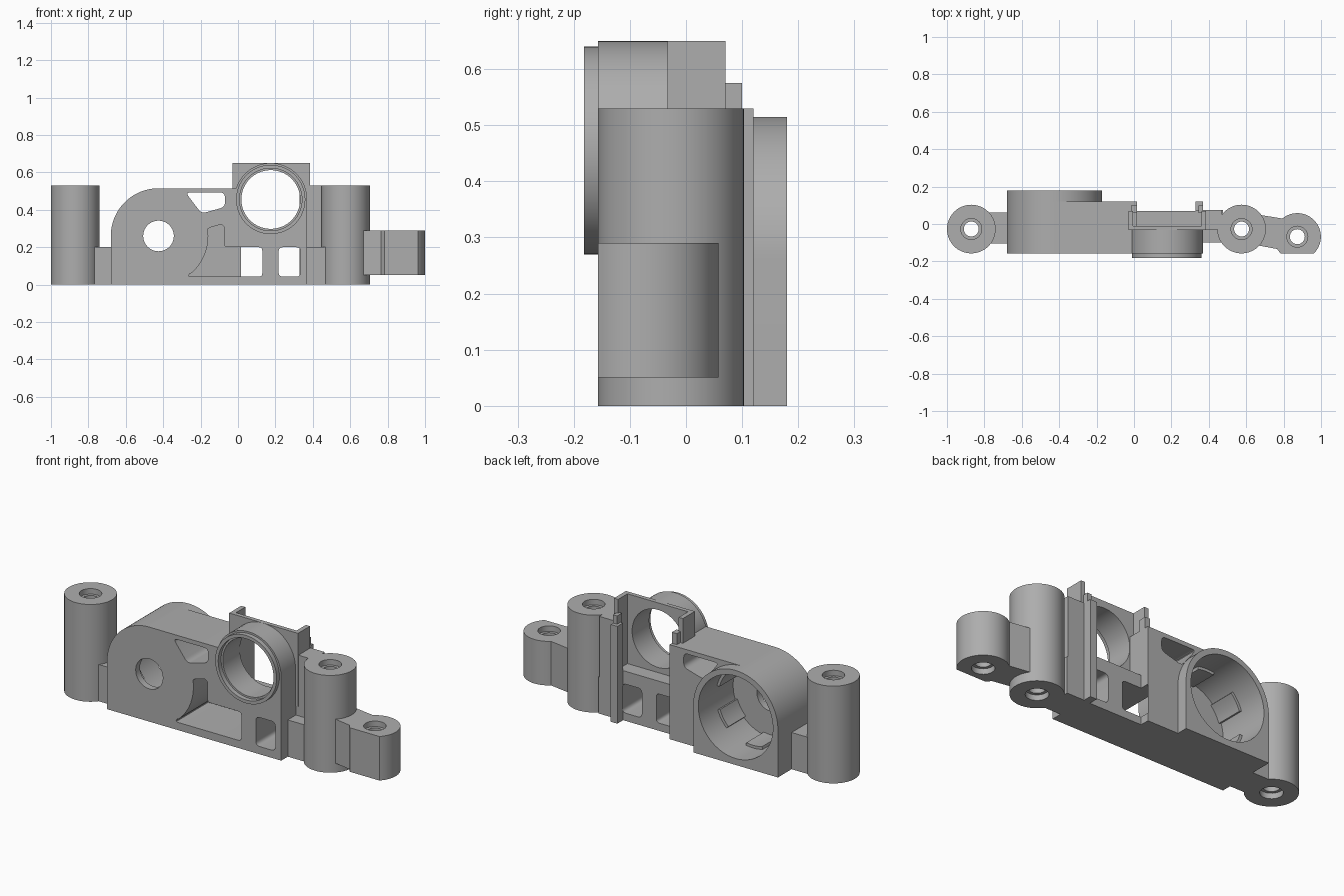
import bpy, bmesh
from math import sin, cos, pi, radians
from mathutils import Vector

cube = bpy.data.objects.get("Cube")
if cube:
    bpy.data.objects.remove(cube)

grey = bpy.data.materials.new("plain grey")
grey.use_nodes = True
grey.diffuse_color = (0.42, 0.42, 0.42, 1)
grey.node_tree.nodes["Principled BSDF"].inputs["Base Color"].default_value = grey.diffuse_color


def arc(cx, cy, r, a=0, b=360, n=64):
    """Points on an arc; a full circle omits the repeated end point."""
    count = n if b - a == 360 else n + 1
    return [(cx + r * cos(radians(a + (b - a) * i / n)),
             cy + r * sin(radians(a + (b - a) * i / n))) for i in range(count)]


def rect(x0, x1, y0, y1):
    return [(x0, y0), (x1, y0), (x1, y1), (x0, y1)]


def rounded(pts, r, n=5):
    """Round every corner of an outline."""
    out = []
    for i, p in enumerate(pts):
        p = Vector(p)
        before, after = Vector(pts[i - 1]) - p, Vector(pts[(i + 1) % len(pts)]) - p
        a = p + before.normalized() * min(r, before.length * 0.45)
        b = p + after.normalized() * min(r, after.length * 0.45)
        for k in range(n + 1):
            t = k / n
            out.append(tuple(a * (1 - t) ** 2 + p * 2 * t * (1 - t) + b * t * t))
    return out


def prism(name, pts, lo, hi, axis="y"):
    """Extrude an outline along y (outline in x, z) or z (outline in x, y)."""
    bm = bmesh.new()
    place = (lambda p, h: (p[0], h, p[1])) if axis == "y" else (lambda p, h: (p[0], p[1], h))
    face = bm.faces.new([bm.verts.new(place(p, lo)) for p in pts])
    new = bmesh.ops.extrude_face_region(bm, geom=[face])["geom"]
    move = Vector(place((0, 0), hi - lo))
    bmesh.ops.translate(bm, vec=move, verts=[v for v in new if isinstance(v, bmesh.types.BMVert)])
    bmesh.ops.recalc_face_normals(bm, faces=bm.faces)
    mesh = bpy.data.meshes.new(name)
    bm.to_mesh(mesh)
    bm.free()
    mesh.materials.append(grey)
    ob = bpy.data.objects.new(name, mesh)
    bpy.context.collection.objects.link(ob)
    return ob


def finish(ob, cutters=()):
    """Cut the holes, then shade curved walls smooth."""
    bpy.ops.object.select_all(action="DESELECT")
    bpy.context.view_layer.objects.active = ob
    ob.select_set(True)
    for cutter in cutters:
        mod = ob.modifiers.new("cut", "BOOLEAN")
        mod.operation, mod.solver, mod.object = "DIFFERENCE", "EXACT", cutter
        bpy.ops.object.modifier_apply(modifier=mod.name)
    bpy.ops.object.shade_smooth_by_angle(angle=radians(30))


def drop(cutters):
    for cutter in cutters:
        bpy.data.objects.remove(cutter)


FRONT, BACK = -0.157, 0.12
DRUM = (-0.425, 0.26)
EYE = (0.175, 0.455)

# Cutters for the housing
cavity = prism("cavity_cutter", arc(*DRUM, 0.225), -0.12, 0.3)
shaft = prism("shaft_cutter", arc(*DRUM, 0.082, n=40), -0.3, 0.3)
bore = prism("bore_cutter", arc(*EYE, 0.157), -0.3, 0.3)
upper_window = prism("upper_window_cutter", rounded(
    [(-0.28, 0.492), (-0.07, 0.492), (-0.07, 0.415), (-0.195, 0.38)], 0.025), -0.3, 0.3)
big_outline = rounded([(-0.075, 0.32), (-0.075, 0.2), (0.13, 0.2), (0.13, 0.042), (-0.27, 0.042)], 0.02)
big_outline = big_outline[6:] + arc(*DRUM, 0.266, -48, 8, 14)
big_outline += [(-0.15, 0.305), (-0.09, 0.322), (-0.075, 0.31)]
big_window = prism("big_window_cutter", big_outline, -0.3, BACK)
small_window = prism("small_window_cutter", rounded(rect(0.217, 0.335, 0.042, 0.2), 0.025), -0.3, 0.3)
cutters = [cavity, shaft, bore, upper_window, big_window, small_window]

# Housing with its rounded end
outline = [(0.015, 0), (0.015, 0.515)] + arc(*DRUM, 0.255, 90, 180, 24) + [(-0.68, 0)]
finish(prism("housing", outline, FRONT, BACK), [cavity, shaft, bore, upper_window, big_window])

# Arched rim of the drum cavity at the back
rim = [(-0.17, 0)] + arc(*DRUM, 0.255, 0, 180, 48) + [(-0.68, 0)]
finish(prism("drum_rim", rim, BACK, 0.18), [cavity])

# Guide pads inside the drum cavity
for k in range(6):
    a = 60 * k + 15
    finish(prism(f"drum_pad_{k + 1}", arc(*DRUM, 0.232, a, a + 26, 6)
                 + arc(*DRUM, 0.21, a, a + 26, 6)[::-1], -0.125, 0.03))

# Lower frame under the ring
finish(prism("ring_support", rect(0.0, 0.37, 0, 0.455), FRONT, -0.01), [bore, big_window, small_window])
finish(prism("lower_frame", rect(0.0, 0.37, 0, 0.27), -0.02, 0.07), [bore, big_window, small_window])

# Ring, its front lip, and the square plate behind it
finish(prism("ring", arc(*EYE, 0.195), FRONT, -0.02), [bore])
lip_bore = prism("lip_cutter", arc(*EYE, 0.167), -0.3, 0.3)
finish(prism("ring_lip", arc(*EYE, 0.185), -0.182, -0.15), [lip_bore])
finish(prism("square_plate", rect(-0.03, 0.385, 0.25, 0.65), -0.033, -0.01), [bore])

# Side walls and rear tabs of the square pocket
walls = {
    "pocket_wall_right": (-0.03, -0.005, 0.27, 0.65, -0.02, 0.07),
    "pocket_wall_left": (0.36, 0.385, 0.0, 0.65, -0.02, 0.07),
    "rear_tab_right": (-0.015, 0.015, 0.4, 0.575, 0.06, 0.1),
    "rear_tab_left": (0.345, 0.37, 0.0, 0.575, 0.06, 0.1),
    "rear_pillar": (0.33, 0.37, 0.0, 0.53, 0.07, BACK),
}
for name, (x0, x1, z0, z1, y0, y1) in walls.items():
    finish(prism(name, rect(x0, x1, z0, z1), y0, y1))
drop(cutters + [lip_bore])


def post(name, outline, cx, cy, z0, z1, bridges):
    """Drilled post plus the bridges joining it to its neighbour."""
    drills = [prism("drill", arc(cx, cy, 0.04, n=32), -1, 1, "z"),
              prism("drill_top", arc(cx, cy, 0.056, n=32), z1 - 0.03, 1, "z"),
              prism("drill_bottom", arc(cx, cy, 0.056, n=32), -1, z0 + 0.03, "z")]
    finish(prism(name, outline, z0, z1, "z"), drills)
    for label, pts, b0, b1 in bridges:
        finish(prism(label, pts, b0, b1, "z"), drills)
    drop(drills)


# Posts and bridges
post("right_post", arc(-0.87, -0.027, 0.13), -0.87, -0.027, 0, 0.53,
     [("right_bridge", rect(-0.8, -0.67, -0.105, 0.062), 0, 0.2)])
post("middle_post", arc(0.575, -0.027, 0.13), 0.575, -0.027, 0, 0.53,
     [("middle_bridge", rect(0.365, 0.47, -0.03, 0.075), 0, 0.53),
      ("middle_bridge_foot", rect(0.365, 0.475, -0.1, 0.075), 0, 0.2)])
ear = [(x, max(y, FRONT)) for x, y in arc(0.873, -0.068, 0.126)]
post("left_ear", ear, 0.873, -0.068, 0.05, 0.29,
     [("ear_bridge", [(0.665, -0.115), (0.8, -0.14), (0.8, 0.028), (0.665, 0.05)], 0.05, 0.29)])
